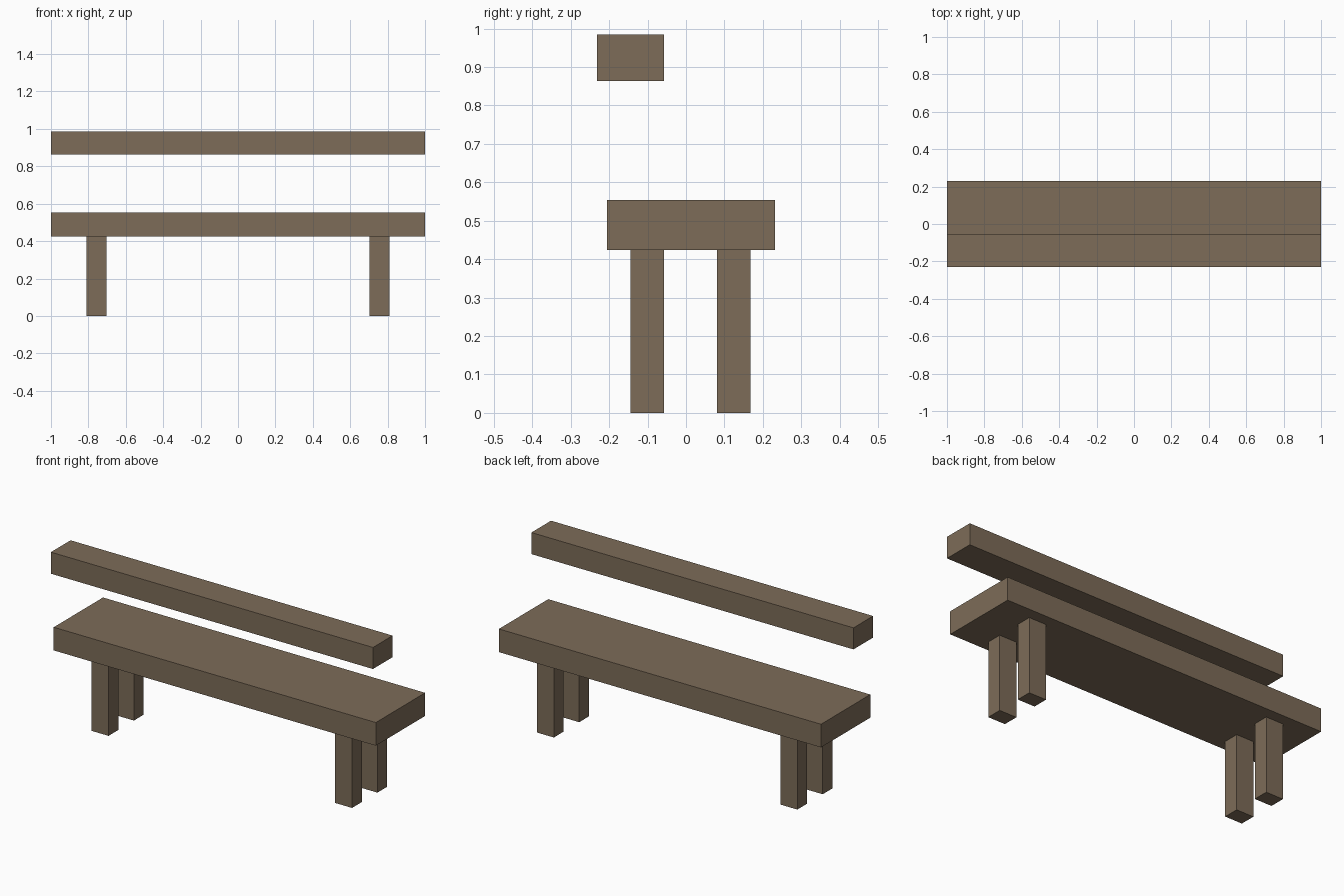
import bpy

default = bpy.data.objects.get("Cube")
if default:
    bpy.data.objects.remove(default, do_unlink=True)

# Weathered brown wood
wood = bpy.data.materials.new("brown_wood")
wood.use_nodes = True
colour = (0.205, 0.150, 0.098, 1)
wood.diffuse_color = colour
bsdf = next(n for n in wood.node_tree.nodes if n.type == 'BSDF_PRINCIPLED')
bsdf.inputs["Base Color"].default_value = colour


def beam(name, x, y, z):
    """Box spanning the given (min, max) range on each axis."""
    spans = (x, y, z)
    bpy.ops.mesh.primitive_cube_add(size=1, location=[(a + b) / 2 for a, b in spans])
    obj = bpy.context.object
    obj.name = name
    obj.scale = [b - a for a, b in spans]
    bpy.ops.object.transform_apply(location=False, rotation=False, scale=True)
    obj.data.materials.append(wood)
    return obj


# Seat plank and floating rail
beam("seat", (-1, 1), (-0.206, 0.231), (0.424, 0.554))
beam("back_rail", (-1, 1), (-0.231, -0.057), (0.864, 0.985))

# Four legs
for side, x in (("left", (0.703, 0.809)), ("right", (-0.809, -0.703))):
    for end, y in (("front", (-0.144, -0.057)), ("back", (0.081, 0.168))):
        beam(f"{end}_{side}_leg", x, y, (0, 0.424))
